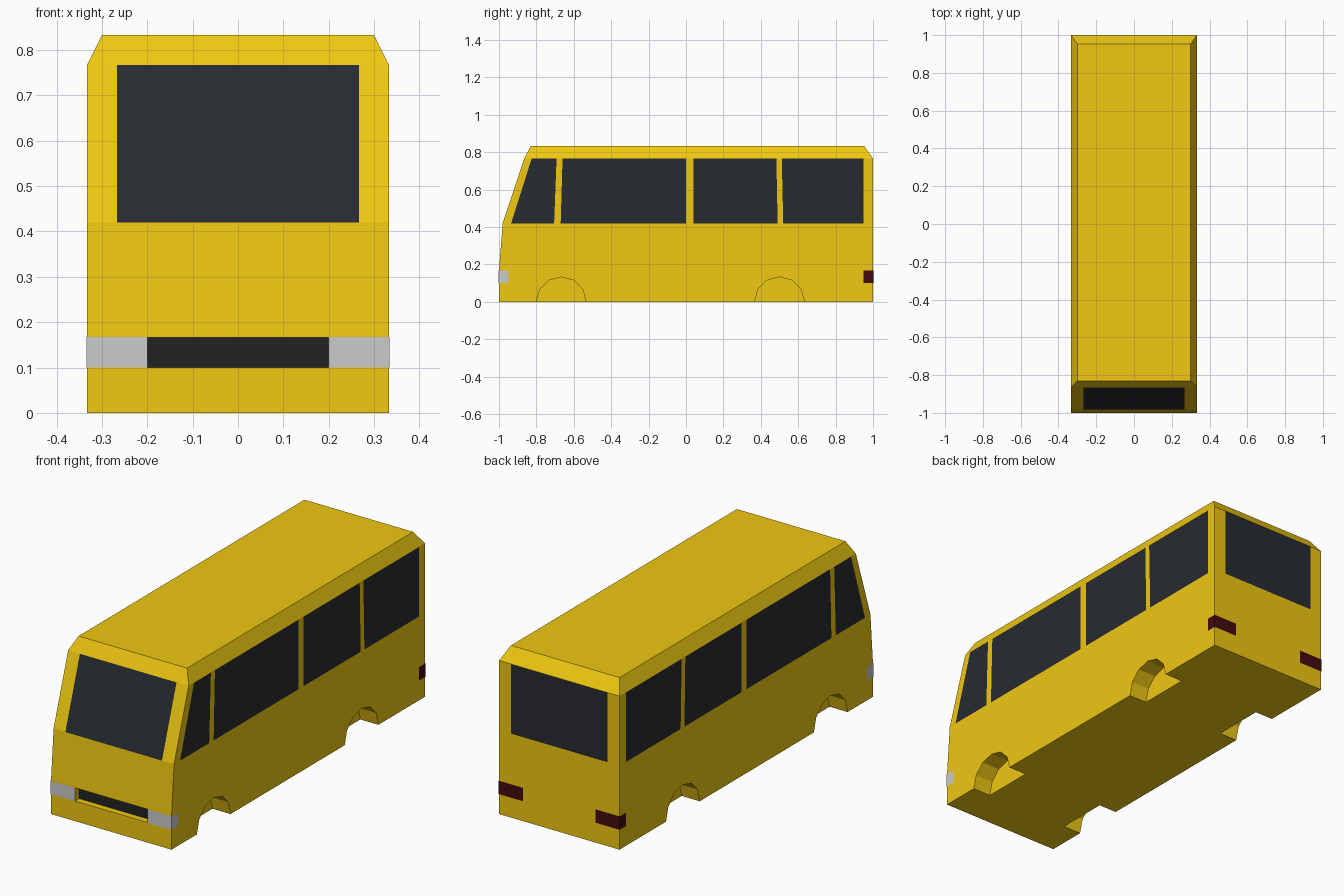
import bpy, bmesh, math
from mathutils import Matrix

if "Cube" in bpy.data.objects:
    bpy.data.objects.remove(bpy.data.objects["Cube"])


def material(name, rgb):
    m = bpy.data.materials.new(name)
    m.diffuse_color = (*rgb, 1)
    m.use_nodes = True
    m.node_tree.nodes["Principled BSDF"].inputs["Base Color"].default_value = m.diffuse_color
    return m


YELLOW = material("yellow_paint", (0.87, 0.58, 0.006))
GLASS = material("dark_glass", (0.02, 0.024, 0.03))
BLACK = material("black_grille", (0.016, 0.016, 0.016))
RED = material("dark_red", (0.055, 0.003, 0.004))


def finish(name, bm, mat=None):
    me = bpy.data.meshes.new(name)
    bm.to_mesh(me)
    bm.free()
    ob = bpy.data.objects.new(name, me)
    bpy.context.collection.objects.link(ob)
    if mat:
        me.materials.append(mat)
    return ob


def panels(name, quads, mat=None, mirror=False):
    """Flat outward-facing panels, optionally repeated on the other side."""
    bm = bmesh.new()
    for q in quads:
        bm.faces.new([bm.verts.new(p) for p in q])
        if mirror:
            bm.faces.new([bm.verts.new((-x, y, z)) for x, y, z in reversed(q)])
    return finish(name, bm, mat)


W, E = 0.333, 0.0015   # half width, panel offset

# Body shell: stacked rectangles (z, front y, back y, half width)
levels = [(0, -1, 1, W), (0.17, -1, 1, W), (0.42, -0.98, 1, W),
          (0.767, -0.865, 1, W), (0.833, -0.83, 0.953, 0.30)]
bm = bmesh.new()
rings = [[bm.verts.new(p) for p in ((-w, f, z), (w, f, z), (w, b, z), (-w, b, z))]
         for z, f, b, w in levels]
bm.faces.new(rings[0][::-1])
bm.faces.new(rings[-1])
for lo, hi in zip(rings, rings[1:]):
    for i in range(4):
        j = (i + 1) % 4
        bm.faces.new((lo[i], lo[j], hi[j], hi[i]))
body = finish("body", bm, YELLOW)

# Wheel arches and grille recess cut from the body
cutters = []
for y in (-0.667, 0.5):
    for s in (-1, 1):
        bm = bmesh.new()
        bmesh.ops.create_cone(
            bm, cap_ends=True, segments=12, radius1=0.133, radius2=0.133, depth=0.2,
            matrix=Matrix.Translation((s * W, y, 0)) @ Matrix.Rotation(math.pi / 2, 4, 'Y'))
        cutters.append(finish("wheel_arch_cutter", bm, YELLOW))
bm = bmesh.new()
bmesh.ops.create_cube(bm, size=1, matrix=Matrix.Translation((0, -1, 0.1335))
                      @ Matrix.Diagonal((0.4, 0.066, 0.066, 1)))
cutters.append(finish("grille_cutter", bm, YELLOW))

bpy.context.view_layer.objects.active = body
for c in cutters:
    c.hide_render = True
    mod = body.modifiers.new("cut", 'BOOLEAN')
    mod.operation, mod.solver, mod.object = 'DIFFERENCE', 'EXACT', c
    bpy.ops.object.modifier_apply(modifier=mod.name)
    bpy.data.objects.remove(c)

# Grille at the back of its recess
y = -0.967 - E
panels("grille", [[(-0.2, y, 0.1), (0.2, y, 0.1), (0.2, y, 0.167), (-0.2, y, 0.167)]], BLACK)

# Side windows: (bottom front, bottom back, top back, top front) along y
side = [(-0.935, -0.705, -0.692, -0.825), (-0.67, 0, 0, -0.66),
        (0.04, 0.49, 0.483, 0.04), (0.52, 0.95, 0.95, 0.512)]
panels("side_windows",
       [[(W + E, a, 0.42), (W + E, b, 0.42), (W + E, c, 0.767), (W + E, d, 0.767)]
        for a, b, c, d in side], GLASS, mirror=True)

# Windscreen and rear window
g = 0.267
panels("windscreen", [[(-g, -0.98 - E, 0.42), (g, -0.98 - E, 0.42),
                       (g, -0.865 - E, 0.767), (-g, -0.865 - E, 0.767)]], GLASS)
panels("rear_window", [[(g, 1 + E, 0.42), (-g, 1 + E, 0.42),
                        (-g, 1 + E, 0.767), (g, 1 + E, 0.767)]], GLASS)


# Lights wrapping round the corners
def corner_lights(name, s, mat=None):
    x, y, lo, hi = W + E, s * (1 + E), 0.1, 0.167
    end = [(0.2, y, lo), (x, y, lo), (x, y, hi), (0.2, y, hi)]
    flank = [(x, y, lo), (x, s * 0.95, lo), (x, s * 0.95, hi), (x, y, hi)]
    quads = [end, flank] if s < 0 else [end[::-1], flank[::-1]]
    panels(name, quads, mat, mirror=True)


corner_lights("headlights", -1)
corner_lights("tail_lights", 1, RED)
